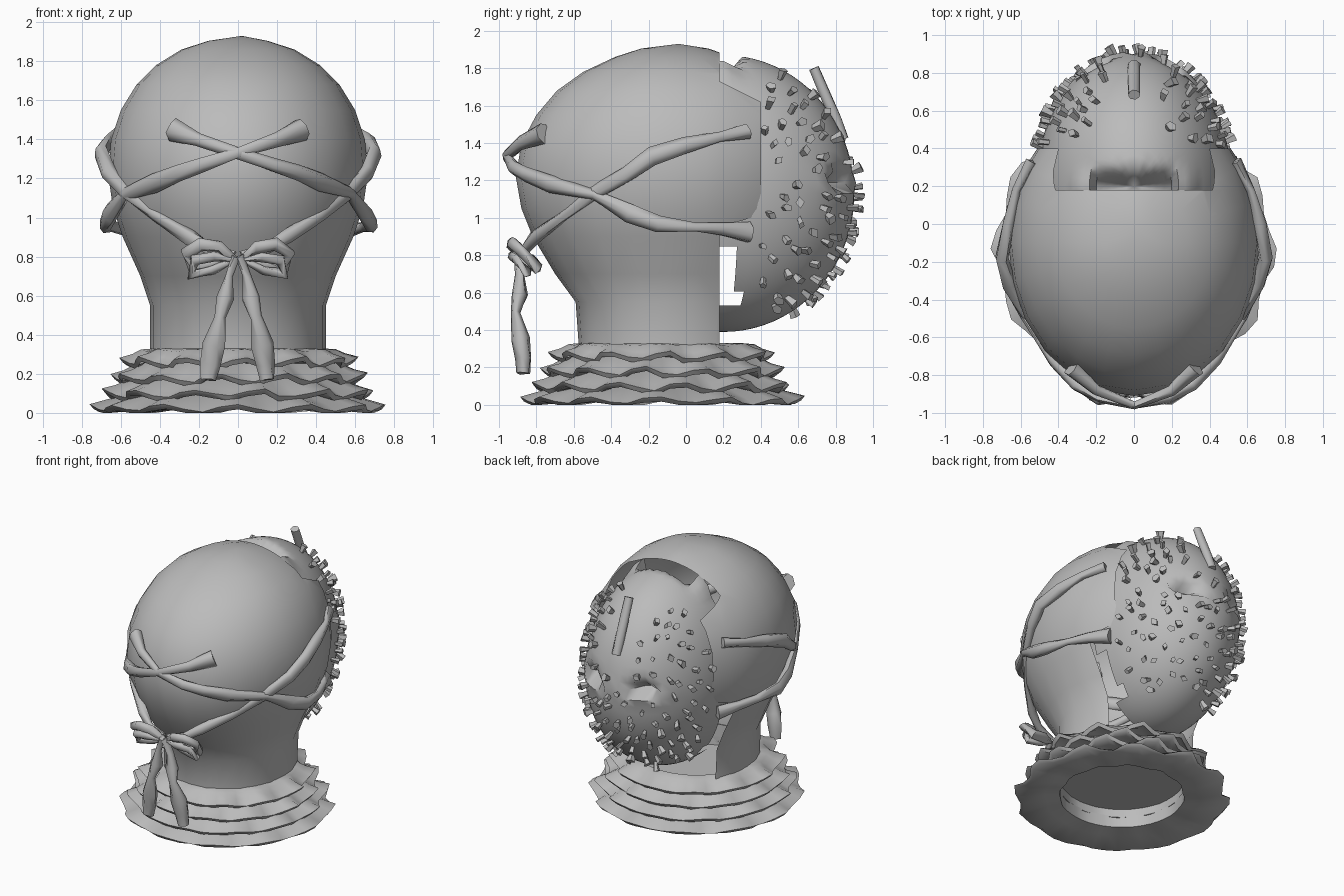
import bpy, bmesh, math, random
from mathutils import Vector, Matrix

random.seed(4)
cube = bpy.data.objects.get("Cube")
if cube:
    bpy.data.objects.remove(cube, do_unlink=True)

grey = bpy.data.materials.new("plain grey")
grey.use_nodes = True
COLOUR = (0.5, 0.5, 0.5, 1)
grey.diffuse_color = COLOUR
grey.node_tree.nodes["Principled BSDF"].inputs["Base Color"].default_value = COLOUR


def finish(name, bm, angle=40):
    """Turn a bmesh into a shaded object."""
    bmesh.ops.recalc_face_normals(bm, faces=bm.faces)
    mesh = bpy.data.meshes.new(name)
    bm.to_mesh(mesh)
    bm.free()
    ob = bpy.data.objects.new(name, mesh)
    bpy.context.collection.objects.link(ob)
    mesh.materials.append(grey)
    bpy.ops.object.select_all(action='DESELECT')
    ob.select_set(True)
    bpy.context.view_layer.objects.active = ob
    bpy.ops.object.shade_smooth_by_angle(angle=math.radians(angle))


def jitter(amount):
    return Vector([random.uniform(-amount, amount) for _ in range(3)])


def bridge(bm, rings, closed=False):
    """Skin a list of vertex rings with quads."""
    pairs = list(zip(rings, rings[1:]))
    if closed:
        pairs.append((rings[-1], rings[0]))
    for a, b in pairs:
        n = len(a)
        for i in range(n):
            j = (i + 1) % n
            bm.faces.new((a[i], a[j], b[j], b[i]))


def ribbon(name, points, sides=7, flat=0.8, closed=False, crumple=0.006):
    """Sweep a slightly crumpled tube along points of (x, y, z, half width)."""
    bm = bmesh.new()
    path = [Vector(p[:3]) for p in points]
    n, rings = len(path), []
    for i, p in enumerate(path):
        if closed:
            t = path[(i + 1) % n] - path[i - 1]
        else:
            t = path[min(i + 1, n - 1)] - path[max(i - 1, 0)]
        t.normalize()
        out = Vector((p.x, p.y + 0.1, 0.02))
        out = (out - t * out.dot(t)).normalized()
        side = t.cross(out)
        r = points[i][3]
        rings.append([bm.verts.new(p + side * r * math.cos(a) + out * r * flat * math.sin(a) + jitter(crumple))
                      for a in (2 * math.pi * k / sides + 0.3 for k in range(sides))])
    bridge(bm, rings, closed)
    if not closed:
        bm.faces.new(rings[0])
        bm.faces.new(rings[-1])
    finish(name, bm, 65)


# Hood: stacked oval rings (height, half width, front y, back y)
sections = [(0.17, 0.44, -0.56, 0.42), (0.34, 0.45, -0.575, 0.42), (0.55, 0.45, -0.59, 0.45),
            (0.70, 0.50, -0.70, 0.55), (0.90, 0.59, -0.82, 0.64), (1.05, 0.64, -0.88, 0.68),
            (1.22, 0.665, -0.91, 0.70), (1.40, 0.65, -0.88, 0.70), (1.55, 0.60, -0.80, 0.66),
            (1.68, 0.52, -0.69, 0.58), (1.78, 0.42, -0.55, 0.44), (1.86, 0.29, -0.38, 0.25),
            (1.905, 0.15, -0.24, 0.12)]
CUT, FLAP, LOW, HIGH = 0.18, 0.40, 0.95, 1.73
bm = bmesh.new()
rings = []
for z, rx, front, back in sections:
    yc = -0.10
    ring = []
    for k in range(24):
        a = 2 * math.pi * k / 24
        s = math.sin(a)
        ring.append(bm.verts.new((rx * math.cos(a), yc + s * ((back - yc) if s > 0 else (yc - front)), z)))
    rings.append(ring)
bridge(bm, rings)
floor = bm.faces.new(rings[0])
top = bm.verts.new((0.02, -0.04, 1.93))
for i in range(24):
    bm.faces.new((rings[-1][i], rings[-1][(i + 1) % 24], top))
# Face opening, leaving a tapered flap at each side
for co, no in (((0, CUT, 0), (0, 1, 0)), ((0, FLAP, 0), (0, 1, 0)),
               ((0, CUT, LOW), (0, -0.3, 1)), ((0, CUT, HIGH), (0, 0.5, 1))):
    faces = [f for f in bm.faces if f.calc_center_median().z > 0.2]
    if no[2]:
        faces = [f for f in faces if f.calc_center_median().y > CUT]
    geom = {e for f in faces for e in f.edges} | {v for f in faces for v in f.verts} | set(faces)
    bmesh.ops.bisect_plane(bm, geom=list(geom), plane_co=co, plane_no=no, dist=1e-4)
doomed = []
for f in bm.faces:
    c = f.calc_center_median()
    reach = c.y - CUT
    flap = c.y < FLAP and LOW + 0.3 * reach < c.z < HIGH - 0.5 * reach
    if reach > 0 and not flap and c.z > 0.2:
        doomed.append(f)
bmesh.ops.delete(bm, geom=doomed, context='FACES')
finish("hood", bm, 50)

# Mask: half ellipsoid with sunken eyes, a dip behind the brow and open cheeks
MC, MR = Vector((0, 0.2, 1.13)), Vector((0.52, 0.70, 0.74))
bm = bmesh.new()
bmesh.ops.create_uvsphere(bm, u_segments=56, v_segments=40, radius=1)
for v in bm.verts:
    v.co = Vector((v.co.x * MR.x, v.co.y * MR.y, v.co.z * MR.z)) + MC
bmesh.ops.bisect_plane(bm, geom=bm.verts[:] + bm.edges[:] + bm.faces[:], plane_co=(0, 0.17, 0),
                       plane_no=(0, -1, 0), clear_outer=True)
cheeks = []
for f in bm.faces:
    c = f.calc_center_median()
    if c.y < 0.28 and 0.53 < c.z < 0.85 and abs(c.x) > 0.25:
        cheeks.append(f)
bmesh.ops.delete(bm, geom=cheeks, context='FACES')


def eye_distance(p):
    return math.hypot((abs(p.x) - 0.20) / 0.10, (p.z - 1.20) / 0.055)


for v in bm.verts:
    d = eye_distance(v.co)
    if d < 1 and v.co.y > 0.5:
        v.co.y -= 0.13 * min(1, 2 * (1 - d))
    elif d < 1.9 and v.co.z < 1.20:
        v.co.y += 0.015
    if v.co.z > 1.6 and v.co.y < 0.30:
        edge = min(1, (0.30 - v.co.y) / 0.10)
        if abs(v.co.x) < 0.20:
            v.co.z -= 0.13 * edge
        elif abs(v.co.x) < 0.33:
            v.co.z += 0.05 * edge
finish("mask", bm, 60)

# Studs scattered over the mask
bm = bmesh.new()
COUNT = 480
for i in range(COUNT):
    h = 1 - 2 * (i + 0.5) / COUNT
    a = i * math.pi * (3 - math.sqrt(5))
    r = math.sqrt(1 - h * h)
    d = (Vector((r * math.cos(a), h, r * math.sin(a))) + jitter(0.045)).normalized()
    p = MC + Vector((d.x * MR.x, d.y * MR.y, d.z * MR.z))
    bare_brow = abs(p.x) < 0.15 and p.z > 1.28
    if p.y < 0.40 or not 0.52 < p.z < 1.75 or bare_brow or eye_distance(p) < 1.6:
        continue
    normal = Vector((d.x / MR.x, d.y / MR.y, d.z / MR.z)).normalized()
    normal = (normal + jitter(0.35)).normalized()
    place = (Matrix.Translation(p + normal * 0.02) @ normal.to_track_quat('Z', 'Y').to_matrix().to_4x4()
             @ Matrix.Rotation(random.uniform(0, 3), 4, 'Z') @ Matrix.Diagonal((1, 0.75, 1, 1)))
    bmesh.ops.create_cone(bm, cap_ends=True, segments=random.choice((4, 5)), radius1=0.016,
                          radius2=random.uniform(0.02, 0.034),
                          depth=random.uniform(0.045, 0.09), matrix=place)
finish("mask_studs", bm, 30)

# Upright bar on the brow
ribbon("brow_bar", [(0, 0.685, 1.80, 0.032), (0, 0.74, 1.67, 0.034), (0, 0.80, 1.53, 0.036),
                    (0, 0.84, 1.42, 0.034)], sides=8, flat=0.9, crumple=0.002)

# Crossed straps, bow loops and bow tails on both sides
upper = [(-0.33, -0.76, 1.45, 0.06), (-0.20, -0.88, 1.40, 0.035), (0, -0.96, 1.33, 0.03),
         (0.18, -0.92, 1.27, 0.035), (0.30, -0.85, 1.23, 0.045), (0.42, -0.72, 1.18, 0.05),
         (0.58, -0.49, 1.12, 0.03), (0.65, -0.30, 1.02, 0.05), (0.68, -0.15, 0.97, 0.045),
         (0.64, 0.05, 0.95, 0.03), (0.58, 0.20, 0.94, 0.035), (0.50, 0.34, 0.92, 0.055)]
lower = [(0.02, -0.87, 0.80, 0.03), (0.15, -0.85, 0.84, 0.03), (0.25, -0.80, 0.90, 0.04),
         (0.42, -0.66, 1.01, 0.03), (0.57, -0.49, 1.13, 0.035), (0.66, -0.32, 1.23, 0.045),
         (0.70, -0.18, 1.33, 0.05), (0.665, 0.0, 1.385, 0.045), (0.62, 0.18, 1.43, 0.03),
         (0.54, 0.33, 1.46, 0.04)]
loop = [(0.02, -0.88, 0.79, 0.025), (0.10, -0.92, 0.85, 0.035), (0.19, -0.93, 0.86, 0.035),
        (0.26, -0.88, 0.82, 0.035), (0.23, -0.80, 0.74, 0.04), (0.12, -0.82, 0.76, 0.04)]
inner_loop = [(0.02, -0.89, 0.79, 0.02), (0.12, -0.93, 0.80, 0.025), (0.22, -0.91, 0.78, 0.03),
              (0.24, -0.85, 0.71, 0.03), (0.13, -0.85, 0.73, 0.025)]
tail = [(0.01, -0.90, 0.80, 0.025), (0.045, -0.89, 0.70, 0.025), (0.065, -0.89, 0.59, 0.05),
        (0.09, -0.91, 0.49, 0.03), (0.125, -0.885, 0.35, 0.06), (0.14, -0.87, 0.25, 0.05),
        (0.15, -0.87, 0.17, 0.04)]
for side, s in (("left", 1), ("right", -1)):
    for part, pts, closed in (("upper_strap", upper, False), ("lower_strap", lower, False),
                              ("bow_loop", loop, True), ("bow_inner_loop", inner_loop, True),
                              ("bow_tail", tail, False)):
        ribbon(f"{side}_{part}", [(s * x, y, z, w) for x, y, z, w in pts], closed=closed)

# Collar: four drooping wavy frills (outer radius, rim height, inner height)
tiers = [(0.73, 0.01, 0.12), (0.675, 0.085, 0.20), (0.63, 0.165, 0.27), (0.585, 0.25, 0.33)]
for t, (radius, rim, inner) in enumerate(tiers):
    bm = bmesh.new()
    n = 48
    # Each profile point: radius, height, share of the wave
    profile = [(0.43, inner - 0.09, 0.2), (0.43, inner, 0), (0.49, inner - 0.01, 0.3),
               (radius - 0.06, rim + 0.04, 0.7), (radius, rim + 0.015, 1),
               (radius - 0.02, rim - 0.01, 1), (0.53, rim + 0.01, 0.4)]
    rings = [[] for _ in profile]
    for k in range(n):
        a = 2 * math.pi * k / n + t * 0.2
        wave = math.cos(math.pi * k / 2 + 0.4) * random.uniform(0.7, 1.3) + random.uniform(-0.3, 0.3)
        for j, (r, z, share) in enumerate(profile):
            r += 0.03 * wave * share
            z += 0.02 * wave * share
            rings[j].append(bm.verts.new((r * math.cos(a), -0.13 + r * math.sin(a), max(0, z))))
    bridge(bm, rings, closed=True)
    finish(f"collar_tier_{t + 1}", bm, 60)
